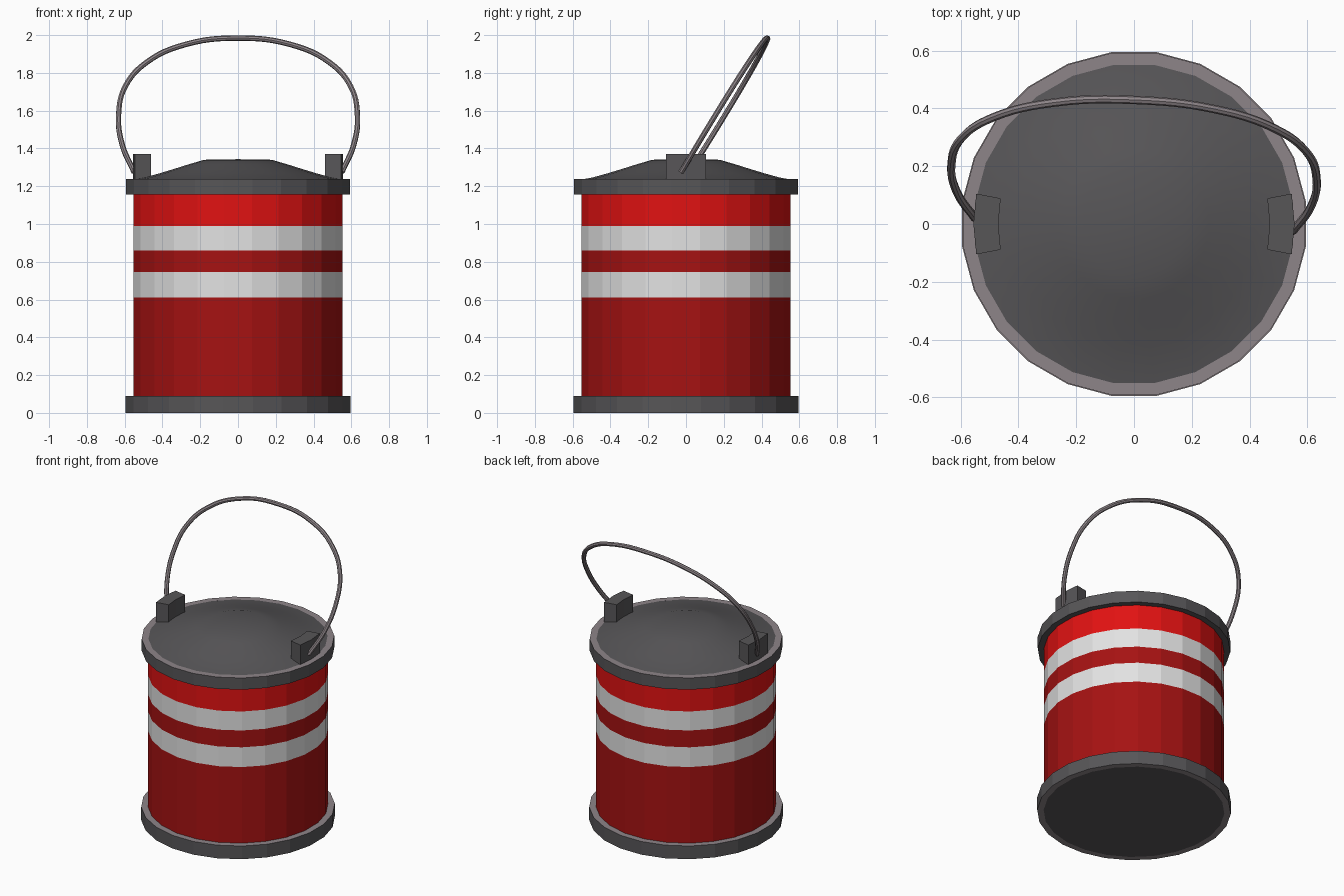
import bpy, bmesh, math
from mathutils import Vector

if "Cube" in bpy.data.objects:
    bpy.data.objects.remove(bpy.data.objects["Cube"])

SIDES = 24


def material(name, rgb):
    m = bpy.data.materials.new(name)
    m.diffuse_color = (*rgb, 1)
    m.use_nodes = True
    m.node_tree.nodes["Principled BSDF"].inputs["Base Color"].default_value = m.diffuse_color
    return m


GREY = material("dark grey", (0.095, 0.092, 0.097))
METAL = material("pale metal", (0.27, 0.235, 0.25))
RED = material("bright red", (0.75, 0.006, 0.006))
DEEP = material("deep red", (0.38, 0.006, 0.006))
WHITE = material("white", (0.76, 0.76, 0.76))


def finish(name, bm, mats):
    bmesh.ops.recalc_face_normals(bm, faces=bm.faces)
    me = bpy.data.meshes.new(name)
    bm.to_mesh(me)
    bm.free()
    for m in mats:
        me.materials.append(m)
    ob = bpy.data.objects.new(name, me)
    bpy.context.collection.objects.link(ob)
    return ob


def lathe(name, profile, mats, indices):
    """Spin (radius, z) points around z; indices give a material per step."""
    bm = bmesh.new()
    rings = []
    for r, z in profile:
        if r == 0:
            rings.append([bm.verts.new((0, 0, z))] * SIDES)
            continue
        ring = []
        for i in range(SIDES):
            a = (i + 0.5) * 2 * math.pi / SIDES
            ring.append(bm.verts.new((r * math.cos(a), r * math.sin(a), z)))
        rings.append(ring)
    for k, (lo, hi) in enumerate(zip(rings, rings[1:])):
        for i in range(SIDES):
            j = (i + 1) % SIDES
            corners = list(dict.fromkeys((lo[i], lo[j], hi[j], hi[i])))
            bm.faces.new(corners).material_index = indices[k]
    return finish(name, bm, mats)


# Base ring with pale ledges
lathe("base_ring", [(0, 0), (0.56, 0), (0.60, 0), (0.60, 0.09), (0.555, 0.09)],
      [GREY, METAL], [0, 1, 0, 1])

# Striped body
lathe("body", [(0.558, z) for z in (0.09, 0.61, 0.745, 0.86, 0.99, 1.158)],
      [DEEP, WHITE, RED], [0, 1, 0, 1, 2])

# Top rim
lathe("top_rim", [(0.555, 1.157), (0.597, 1.157), (0.597, 1.237), (0.555, 1.237)],
      [GREY, METAL], [0, 0, 1])

# Shallow domed lid
lid = lathe("lid", [(0.557, 1.236), (0.50, 1.246), (0.42, 1.268), (0.34, 1.292),
                    (0.26, 1.317), (0.18, 1.34), (0, 1.343)], [GREY], [0] * 6)
for p in lid.data.polygons:
    p.use_smooth = True

# Curved lugs that hold the handle
for side, label in ((-1, "left"), (1, "right")):
    bm = bmesh.new()
    rows = []
    for a in (-0.19, 0, 0.19):
        rows.append([bm.verts.new((side * r * math.cos(a), r * math.sin(a), z))
                     for r, z in ((0.47, 1.22), (0.556, 1.22), (0.556, 1.37), (0.47, 1.37))])
    for p, q in zip(rows, rows[1:]):
        for i in range(4):
            j = (i + 1) % 4
            bm.faces.new((p[i], p[j], q[j], q[i]))
    bm.faces.new(rows[0])
    bm.faces.new(rows[-1])
    finish(label + "_lug", bm, [GREY])

# Leaning wire handle, turned slightly about z
half = [(0.55, 1.275), (0.613, 1.42), (0.632, 1.58), (0.596, 1.73),
        (0.485, 1.855), (0.28, 1.95)]
path = [(-x, z) for x, z in half] + [(0, 1.984)] + half[::-1]
curve = bpy.data.curves.new("handle", "CURVE")
curve.dimensions = "3D"
curve.bevel_depth = 0.0145
curve.bevel_resolution = 2
curve.resolution_u = 6
curve.use_fill_caps = True
spline = curve.splines.new("BEZIER")
spline.bezier_points.add(len(path) - 1)
for bp, (x, z) in zip(spline.bezier_points, path):
    bp.co = Vector((x, (z - 1.28) * 0.61 - 0.04 * x, z))
    bp.handle_left_type = bp.handle_right_type = "AUTO"
curve.materials.append(METAL)
handle = bpy.data.objects.new("handle", curve)
bpy.context.collection.objects.link(handle)
bpy.context.view_layer.objects.active = handle
handle.select_set(True)
bpy.ops.object.convert(target="MESH")
bpy.ops.object.shade_smooth_by_angle()
